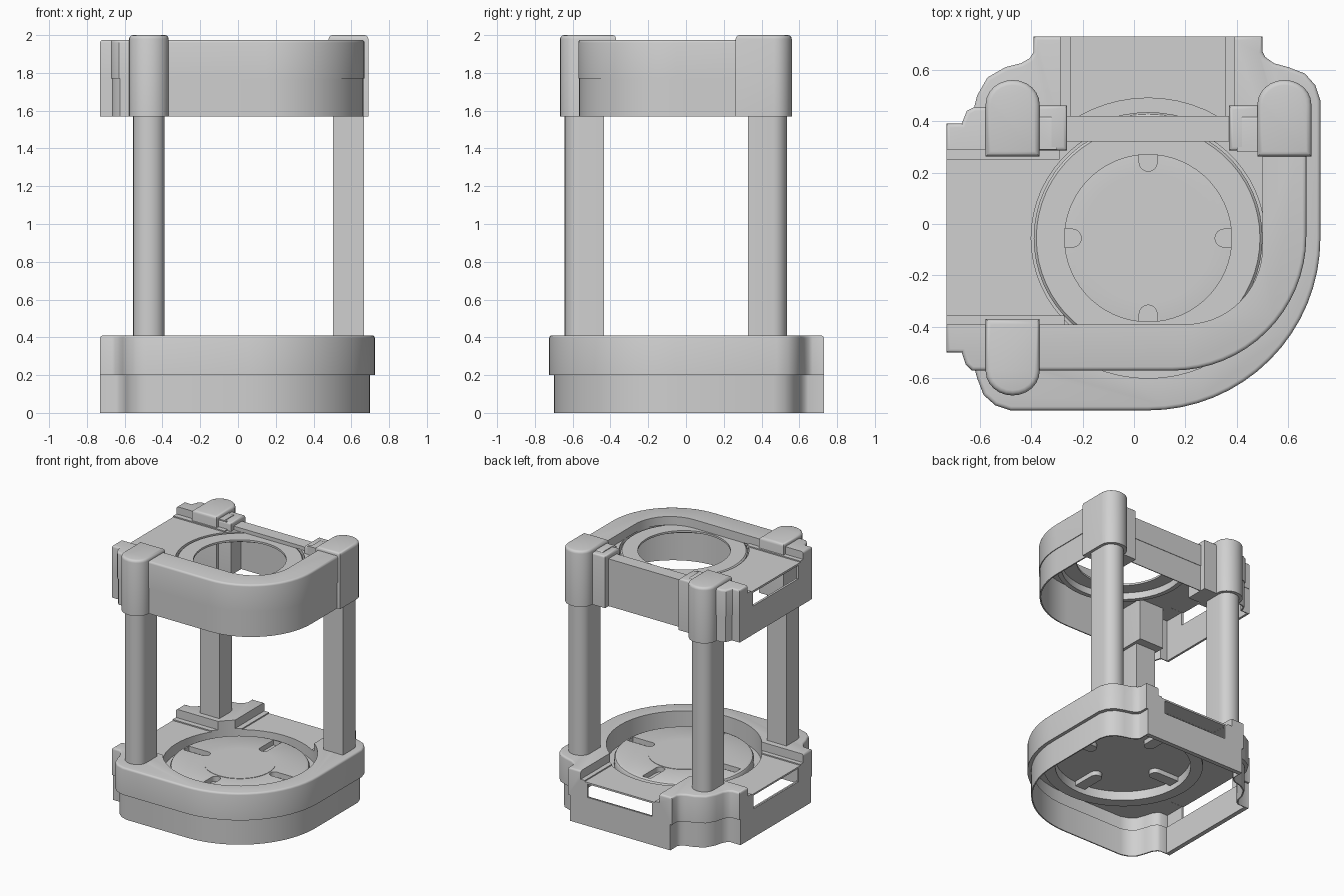
import bpy, bmesh, math
from math import sin, cos, radians

if "Cube" in bpy.data.objects:
    bpy.data.objects.remove(bpy.data.objects["Cube"], do_unlink=True)

grey = bpy.data.materials.new("light_grey")
grey.use_nodes = True
grey.diffuse_color = (0.63, 0.63, 0.63, 1)
grey.node_tree.nodes["Principled BSDF"].inputs["Base Color"].default_value = (0.63, 0.63, 0.63, 1)

CX, CY = 0.055, -0.055      # centre of the round parts


def finish(bm, name):
    bmesh.ops.recalc_face_normals(bm, faces=bm.faces)
    mesh = bpy.data.meshes.new(name)
    bm.to_mesh(mesh)
    bm.free()
    mesh.materials.append(grey)
    ob = bpy.data.objects.new(name, mesh)
    bpy.context.collection.objects.link(ob)
    return ob


def prism(name, pts, z0, z1, round_top=0.0):
    """Upright prism over a plan outline, optionally with a rounded top edge."""
    bm = bmesh.new()
    face = bm.faces.new([bm.verts.new((x, y, z0)) for x, y in pts])
    ext = bmesh.ops.extrude_face_region(bm, geom=[face])["geom"]
    top = [g for g in ext if isinstance(g, bmesh.types.BMVert)]
    bmesh.ops.translate(bm, verts=top, vec=(0, 0, z1 - z0))
    if round_top:
        edges = [e for e in bm.edges if all(v.co.z > z1 - 1e-5 for v in e.verts)]
        bmesh.ops.bevel(bm, geom=edges, offset=round_top, segments=3,
                        profile=0.5, affect='EDGES')
    return finish(bm, name)


def box(name, x0, x1, y0, y1, z0, z1, round_top=0.0):
    return prism(name, [(x0, y0), (x1, y0), (x1, y1), (x0, y1)], z0, z1, round_top)


def arc(cx, cy, r, a0, a1, n):
    return [(cx + r * cos(radians(a0 + (a1 - a0) * i / n)),
             cy + r * sin(radians(a0 + (a1 - a0) * i / n))) for i in range(n + 1)]


def disc(name, r, z0, z1):
    return prism(name, arc(CX, CY, r, 0, 354, 59), z0, z1)


def lathe(name, profile, closed, n=60):
    """Turn a radius/height profile about the round centre."""
    bm = bmesh.new()
    verts = [bm.verts.new((CX + r, CY, z)) for r, z in profile]
    edges = [bm.edges.new(p) for p in zip(verts, verts[1:])]
    if closed:
        edges.append(bm.edges.new((verts[-1], verts[0])))
    bmesh.ops.spin(bm, geom=verts + edges, cent=(CX, CY, 0), axis=(0, 0, 1),
                   angle=math.tau, steps=n, use_merge=True)
    bmesh.ops.remove_doubles(bm, verts=bm.verts, dist=1e-5)
    return finish(bm, name)


def combine(ob, others, operation):
    """Apply booleans and discard the helper shapes."""
    for other in others:
        other.hide_render = True
        mod = ob.modifiers.new("combine", 'BOOLEAN')
        mod.operation, mod.solver, mod.object = operation, 'EXACT', other
        bpy.context.view_layer.update()
        done = bpy.data.meshes.new_from_object(
            ob.evaluated_get(bpy.context.evaluated_depsgraph_get()))
        ob.modifiers.clear()
        ob.data = done
        bpy.data.objects.remove(other, do_unlink=True)
    return ob


def scaled(pts, s, keep_flats=False):
    return [(x if keep_flats and x < -0.72 else x * s,
             y if keep_flats and y > 0.72 else y * s) for x, y in pts]


# ---- base plan outline, mirrored about the front diagonal ----
half = arc(CX, CY, 0.67, -45, -90, 8) + [
    (-0.48, -0.725), (-0.54, -0.705), (-0.585, -0.665), (-0.61, -0.60),
    (-0.625, -0.545), (-0.65, -0.51), (-0.67, -0.50), (-0.73, -0.50),
    (-0.73, 0.39), (-0.67, 0.39), (-0.645, 0.405), (-0.625, 0.44),
    (-0.61, 0.50), (-0.57, 0.57)]
base_outline = half + [(-y, -x) for x, y in reversed(half[1:-1])]

# ---- base shell: two thin bands, hollow below, channels to two sides ----
base = prism("base_upper_shell", base_outline, 0.2, 0.41, 0.015)
base_low = prism("base_lower_shell", scaled(base_outline, 0.965, True), 0, 0.2)
inner = scaled(base_outline, 0.953)
combine(base, [
    prism("ledge_opening", inner, 0.1, 0.25),
    prism("cavity", scaled(base_outline, 0.983), 0.21, 0.322),
    disc("round_opening", 0.545, 0.1, 0.6),
    box("side_channel", -1, -0.1, -0.355, 0.245, 0.336, 0.6),
    box("back_channel", -0.245, 0.355, 0.1, 1, 0.336, 0.6),
    box("side_step", -1, -0.1, -0.39, 0.285, 0.345, 0.6),
    box("back_step", -0.285, 0.39, 0.1, 1, 0.345, 0.6),
    box("side_window", -1, -0.6, -0.33, 0.22, 0.22, 0.323),
    box("back_window", -0.22, 0.33, 0.6, 1, 0.22, 0.323)], 'DIFFERENCE')
combine(base_low, [prism("cavity", inner, -0.1, 0.3)], 'DIFFERENCE')

# ---- round dish with raised disc and four radial slots ----
dish = lathe("base_dish", [
    (0, 0.329), (0.25, 0.329), (0.25, 0.326), (0.465, 0.326), (0.482, 0.318),
    (0.49, 0.305), (0.49, 0.255), (0.545, 0.255), (0.545, 0.332), (0.56, 0.332),
    (0.56, 0.24), (0.475, 0.24), (0.475, 0.31), (0, 0.31)], False)


def slot(k, w, z0, z1):
    a = radians(90 * k)
    plan = arc(0.295, 0, w, 90, 270, 8) + [(0.425 + w, -w), (0.425 + w, w)]
    return prism("slot", [(CX + x * cos(a) - y * sin(a), CY + x * sin(a) + y * cos(a))
                          for x, y in plan], z0, z1)


combine(dish, [slot(k, 0.043, 0.275, 0.315) for k in range(4)], 'UNION')
combine(dish, [slot(k, 0.035, 0.287, 0.5) for k in range(4)], 'DIFFERENCE')

# ---- top frame ----
top_outline = [(-0.73, -0.50), (-0.67, -0.50), (-0.655, -0.545), (-0.63, -0.57)]
top_outline += arc(0.15, -0.05, 0.52, -90, 0, 16) + [
    (0.67, 0.42), (-0.42, 0.42), (-0.42, 0.455), (-0.62, 0.455),
    (-0.65, 0.44), (-0.67, 0.39), (-0.73, 0.39)]
recess = [(-1, -0.39)] + arc(0.20, -0.09, 0.30, -90, 0, 14) + [
    (0.50, 0.28), (0.40, 0.28), (0.40, 0.32), (-0.30, 0.32), (-0.30, 0.29), (-1, 0.29)]
top = prism("top_upper_frame", top_outline, 1.77, 1.975, 0.015)
top_low = prism("top_lower_frame", scaled(top_outline, 0.992, True), 1.57, 1.77)
inner = scaled(top_outline, 0.977)
combine(top, [
    prism("cavity", inner, 1.6, 1.892),
    prism("recess", recess, 1.908, 2.2),
    disc("round_opening", 0.455, 1.6, 1.909),
    box("bar_drop", -0.32, 0.42, 0.30, 0.6, 1.937, 2.2),
    box("side_window", -1, -0.6, -0.33, 0.225, 1.79, 1.893)], 'DIFFERENCE')
combine(top_low, [prism("cavity", inner, 1.4, 1.9)], 'DIFFERENCE')

# ---- thin ring around the top opening and the channel steps ----
lathe("top_ring", [(0.325, 1.892), (0.325, 1.907), (0.435, 1.907), (0.445, 1.897),
                   (0.445, 1.85), (0.455, 1.85), (0.455, 1.895), (0.465, 1.895),
                   (0.465, 1.84), (0.43, 1.84), (0.43, 1.892)], True)
box("channel_step_front", -0.73, -0.27, -0.395, -0.355, 1.895, 1.917)
box("channel_step_back", -0.73, -0.29, 0.25, 0.295, 1.895, 1.917)

# ---- blocks that hold the back bar ----
for side, x0 in (("right", -0.38), ("left", 0.37)):
    box("bar_block_" + side, x0, x0 + 0.12, 0.285, 0.46, 1.57, 1.97, 0.015)


# ---- three posts with caps, rounded on the outward side ----
def d_shape(xc, w, y_flat, y_round):
    s = 1 if y_round > y_flat else -1
    end = y_round - s * w * 0.9
    return [(xc - w, y_flat), (xc + w, y_flat)] + [
        (xc + w * cos(radians(t)), end + s * w * 0.9 * sin(radians(t)))
        for t in range(0, 181, 15)]


for name, xc, s, yf in (("front_right", -0.472, -1, -0.37),
                        ("back_right", -0.472, 1, 0.263),
                        ("back_left", 0.585, 1, 0.263)):
    prism("cap_" + name, d_shape(xc, 0.105, yf, yf + s * 0.297), 1.57, 2.0, 0.02)
    prism("post_" + name, d_shape(xc, 0.083, yf + s * 0.065, yf + s * 0.272), 0.33, 1.6)

# ---- smooth the curves, keep the edges sharp ----
for ob in bpy.context.collection.objects:
    if ob.type == 'MESH' and ob.data.materials and ob.data.materials[0] == grey:
        bpy.ops.object.select_all(action='DESELECT')
        ob.select_set(True)
        bpy.context.view_layer.objects.active = ob
        bpy.ops.object.shade_smooth_by_angle(angle=radians(32))
